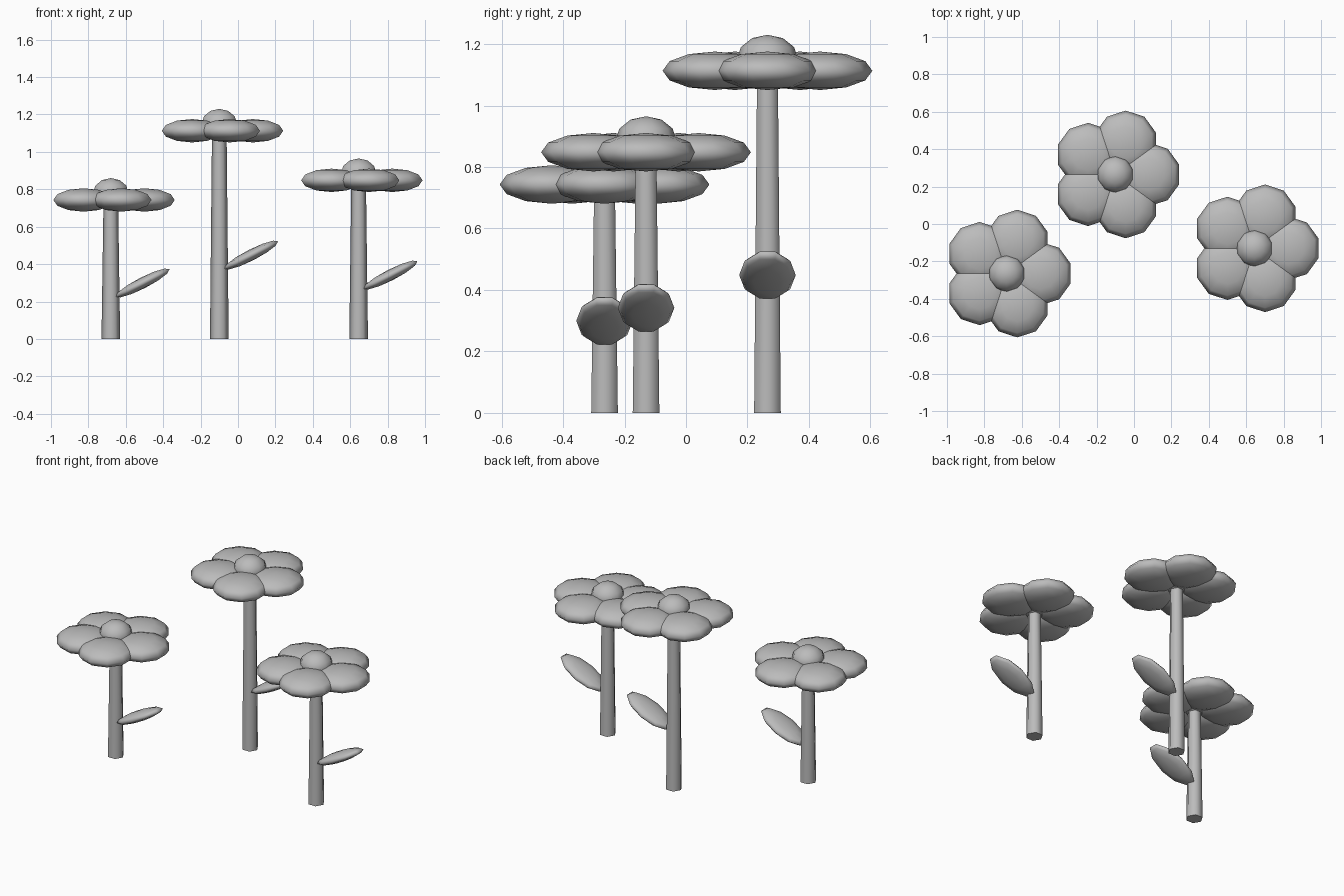
import bpy
import math
from mathutils import Matrix, Vector

cube = bpy.data.objects.get("Cube")
if cube:
    bpy.data.objects.remove(cube, do_unlink=True)

# Single matte grey
grey = bpy.data.materials.new("soft_grey")
grey.use_nodes = True
colour = (0.5, 0.5, 0.5, 1)
grey.diffuse_color = colour
grey.node_tree.nodes["Principled BSDF"].inputs["Base Color"].default_value = colour


def finish(name, angle):
    obj = bpy.context.object
    obj.name = name
    obj.data.materials.append(grey)
    bpy.ops.object.shade_smooth_by_angle(angle=math.radians(angle))
    return obj


def ellipsoid(name, centre, radii, tilt=0, turn=0):
    """Low-poly squashed sphere, smooth shaded."""
    bpy.ops.mesh.primitive_uv_sphere_add(segments=10, ring_count=6, radius=1)
    obj = finish(name, 180)
    size = Matrix.Diagonal(Vector((*radii, 1)))
    rotation = Matrix.Rotation(turn, 4, "Z") @ Matrix.Rotation(-tilt, 4, "Y")
    obj.data.transform(rotation @ size)
    obj.location = centre
    return obj


def flower(label, x, y, height):
    # Tapered six-sided stem, corners pointing along x
    bpy.ops.mesh.primitive_cone_add(vertices=6, radius1=0.05, radius2=0.039,
                                    depth=height)
    stem = finish(label + "_stem", 65)
    stem.data.transform(Matrix.Rotation(math.radians(30), 4, "Z"))
    stem.location = (x, y, height / 2)

    # Ring of five petals
    for i in range(5):
        a = i * math.tau / 5
        ellipsoid(f"{label}_petal_{i + 1}",
                  (x + 0.18 * math.cos(a), y + 0.18 * math.sin(a), height),
                  (0.17, 0.17, 0.0625), turn=a)

    # Domed flower centre
    ellipsoid(label + "_centre", (x, y, height + 0.037), (0.1, 0.1, 0.08))

    # Leaf rising to the side
    ellipsoid(label + "_leaf", (x + 0.17, y, height * 0.403),
              (0.17, 0.092, 0.03), tilt=math.radians(27))


flower("short_flower", -0.68, -0.265, 0.743)
flower("tall_flower", -0.10, 0.265, 1.113)
flower("middle_flower", 0.645, -0.13, 0.848)
